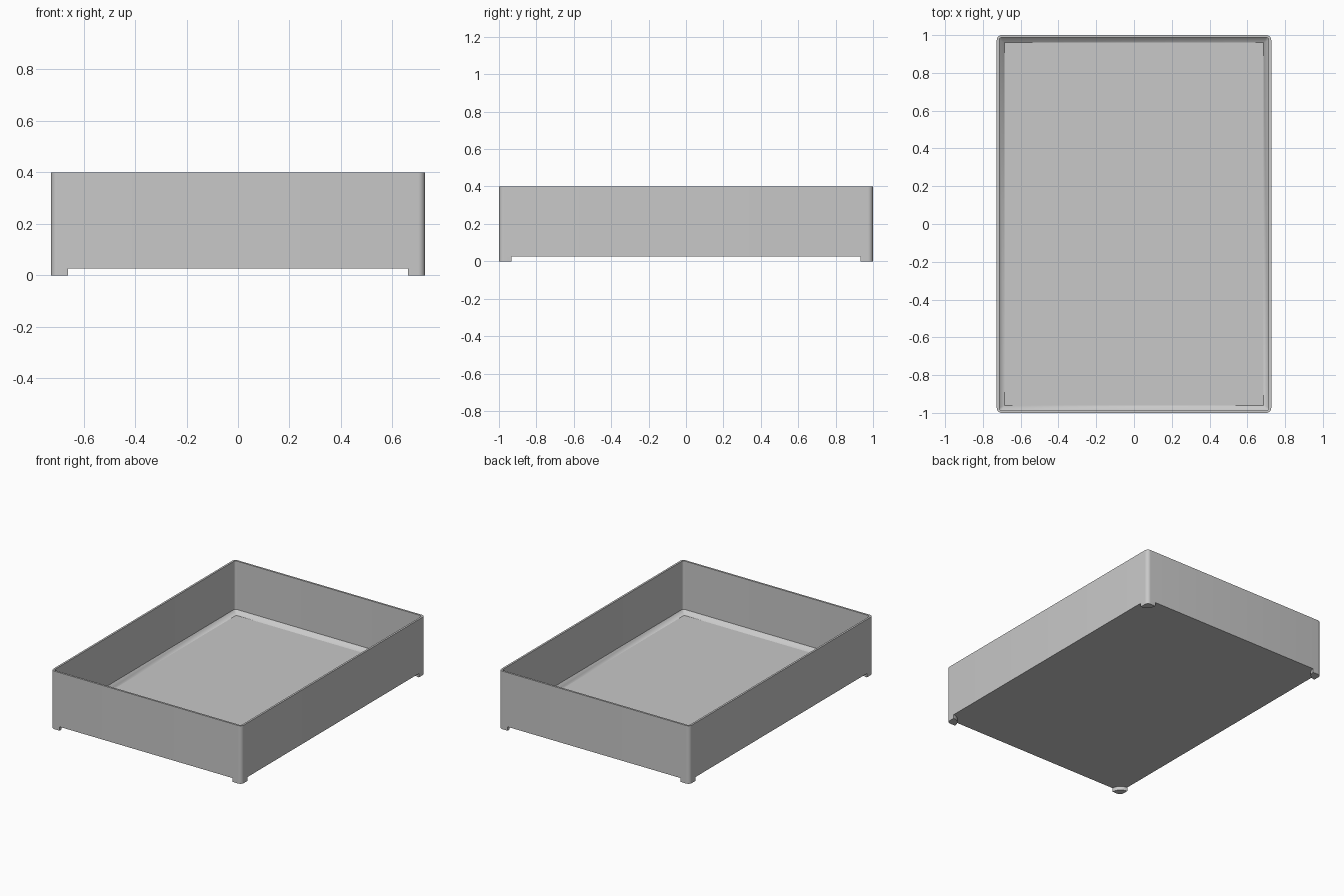
import bpy, bmesh, math

cube = bpy.data.objects.get("Cube")
if cube:
    bpy.data.objects.remove(cube, do_unlink=True)

U = 1 / 75                      # one module: the wall thickness
HX, HY = 54.5 * U, 1.0          # half width and half depth
TOP, BASE = 0.4, 2 * U          # rim height and underside height
SEG = 8                         # segments per rounded corner

grey = bpy.data.materials.new("plain grey")
grey.use_nodes = True
colour = (0.58, 0.58, 0.58, 1)
grey.diffuse_color = colour
grey.node_tree.nodes["Principled BSDF"].inputs["Base Color"].default_value = colour


def arc(cx, cy, r, start, end, n=SEG):
    """Points along an arc, angles in degrees."""
    angles = [math.radians(start + (end - start) * i / n) for i in range(n + 1)]
    return [(cx + r * math.cos(a), cy + r * math.sin(a)) for a in angles]


def rounded_rect(inset, r):
    """Rectangle outline inset from the outer wall, with corner radius r."""
    x, y = HX - inset - r, HY - inset - r
    pts = []
    for sx, sy, a in ((1, 1, 0), (-1, 1, 90), (-1, -1, 180), (1, -1, 270)):
        pts += arc(sx * x, sy * y, r, a, a + 90)
    return pts


def loft(name, sections):
    """Closed solid through stacked outlines given as (points, z)."""
    bm = bmesh.new()
    loops = [[bm.verts.new((x, y, z)) for x, y in pts] for pts, z in sections]
    n = len(loops[0])
    for a, b in zip(loops, loops[1:]):
        for i in range(n):
            j = (i + 1) % n
            bm.faces.new((a[i], a[j], b[j], b[i]))
    bm.faces.new(loops[0][::-1])
    bm.faces.new(loops[-1])
    bmesh.ops.remove_doubles(bm, verts=bm.verts, dist=1e-5)
    bmesh.ops.recalc_face_normals(bm, faces=bm.faces)
    mesh = bpy.data.meshes.new(name)
    bm.to_mesh(mesh)
    bm.free()
    mesh.materials.append(grey)
    obj = bpy.data.objects.new(name, mesh)
    bpy.context.collection.objects.link(obj)
    bpy.ops.object.select_all(action="DESELECT")
    obj.select_set(True)
    bpy.context.view_layer.objects.active = obj
    bpy.ops.object.shade_smooth_by_angle(angle=math.radians(30))
    return obj


# Open tray: outer wall, rim, inner wall, sloped skirt and floor
loft("tray", [
    (rounded_rect(0, 2 * U), BASE),
    (rounded_rect(0, 2 * U), TOP),
    (rounded_rect(U, U), TOP),
    (rounded_rect(U, U), BASE + 3 * U),
    (rounded_rect(3 * U, 0), BASE + U),
])

# Corner feet: rounded outside corner, quarter-round inner face
foot = arc(HX - 2 * U, HY - 2 * U, 2 * U, 0, 90) + arc(HX, HY, 5 * U, 180, 270)
for side, sx in (("left", 1), ("right", -1)):
    for end, sy in (("front", -1), ("back", 1)):
        outline = [(sx * x, sy * y) for x, y in foot]
        loft(f"{end}_{side}_foot", [(outline, 0), (outline, BASE)])
